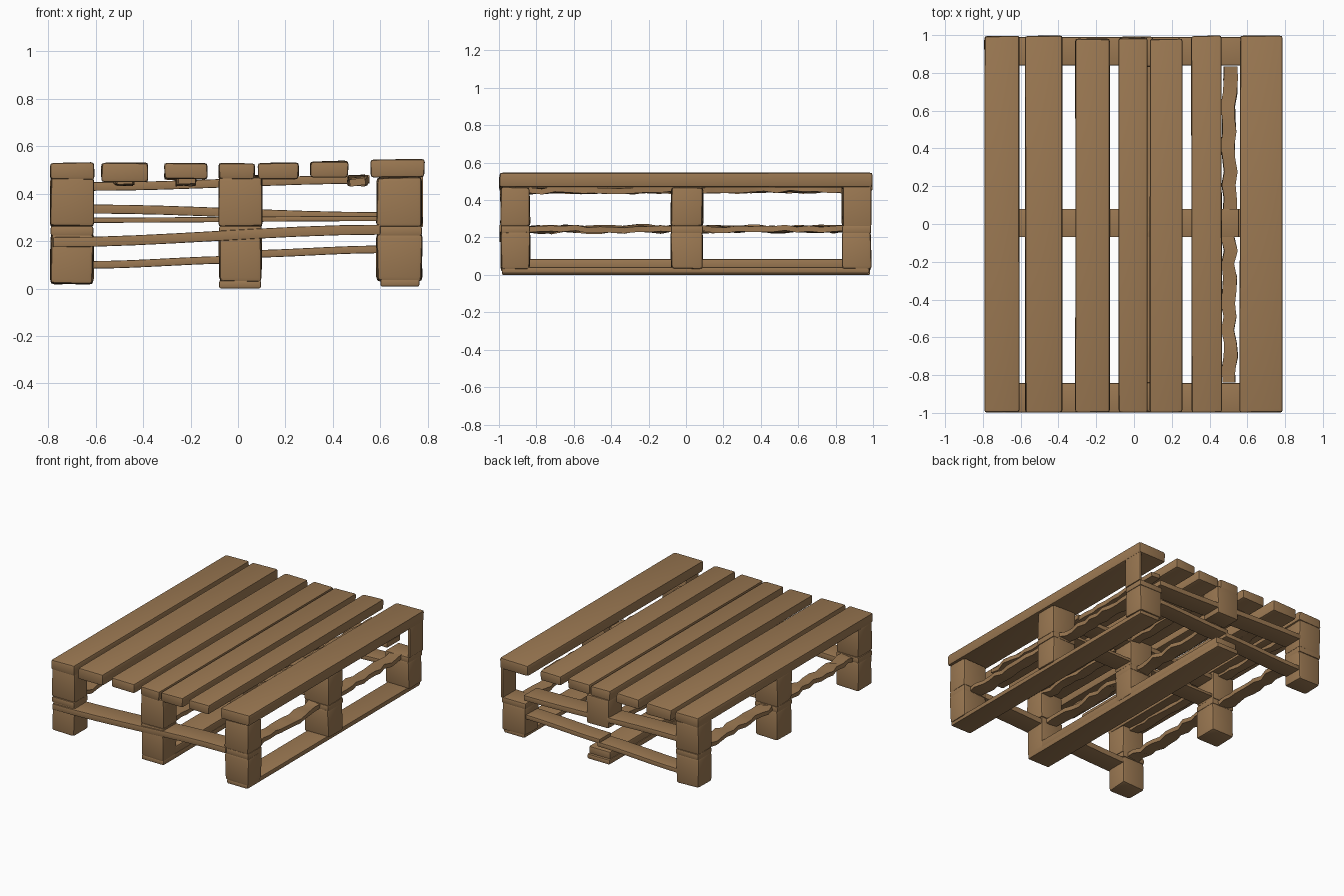
import bpy, bmesh, math, random
from mathutils import Vector

random.seed(7)

cube = bpy.data.objects.get("Cube")
if cube:
    bpy.data.objects.remove(cube, do_unlink=True)

wood = bpy.data.materials.new("brown_wood")
wood.use_nodes = True
colour = (0.33, 0.19, 0.085, 1)
wood.diffuse_color = colour
wood.node_tree.nodes["Principled BSDF"].inputs["Base Color"].default_value = colour
parts = []


def finish(name, bm, bevel):
    bmesh.ops.recalc_face_normals(bm, faces=bm.faces)
    if bevel:
        edges = [e for e in bm.edges if e.calc_face_angle(0) > 0.8]
        bmesh.ops.bevel(bm, geom=edges, offset=bevel, segments=2, profile=0.6,
                        affect='EDGES', clamp_overlap=True)
    mesh = bpy.data.meshes.new(name)
    bm.to_mesh(mesh)
    bm.free()
    mesh.materials.append(wood)
    obj = bpy.data.objects.new(name, mesh)
    bpy.context.collection.objects.link(obj)
    parts.append(obj)


def box(name, x, y, z, bevel=0.014, jitter=0.0):
    """Rounded box between the given limits, its corners slightly irregular."""
    bm = bmesh.new()
    bmesh.ops.create_cube(bm, size=1)
    for v in bm.verts:
        for i, (lo, hi) in enumerate((x, y, z)):
            v.co[i] = (lo if v.co[i] < 0 else hi) + random.uniform(-jitter, jitter)
    finish(name, bm, bevel)


def slat(name, start, end, width, thick, steps=8, wobble=0.0):
    """Bar swept from start to end along an S curve, gnarled when wobble is set."""
    start, end = Vector(start), Vector(end)
    side = (end - start).cross(Vector((0, 0, 1))).normalized()
    bm = bmesh.new()
    rings = []
    for i in range(steps + 1):
        t = i / steps
        centre = start.lerp(end, t)
        centre.z = start.z + (end.z - start.z) * t * t * (3 - 2 * t)
        centre += side * random.uniform(-wobble, wobble)
        centre.z += random.uniform(-wobble, wobble) * 0.5
        twist = random.uniform(-wobble, wobble) * 14
        across = side * math.cos(twist) + Vector((0, 0, math.sin(twist)))
        up = Vector((0, 0, math.cos(twist))) - side * math.sin(twist)
        w = width / 2 * (1 - random.uniform(0, wobble * 12))
        ring = [bm.verts.new(centre + across * a * w + up * b * thick / 2)
                for a, b in ((-1, -1), (1, -1), (1, 1), (-1, 1))]
        rings.append(ring)
    for a, b in zip(rings, rings[1:]):
        for k in range(4):
            bm.faces.new((a[k], a[k - 1], b[k - 1], b[k]))
    bm.faces.new(rings[0])
    bm.faces.new(rings[-1])
    finish(name, bm, 0 if wobble else 0.006)


# Deck planks: left edge, right edge, underside, top, back end
planks = [(-.79, -.605, .46, .53, .995), (-.575, -.38, .45, .53, .997),
          (-.31, -.13, .46, .528, .98), (-.08, .07, .46, .528, .985),
          (.085, .255, .458, .53, .98), (.305, .465, .47, .537, .997),
          (.56, .785, .47, .545, .997)]
for i, (x0, x1, z0, z1, back) in enumerate(planks):
    box(f"deck_plank_{i + 1}", (x0, x1), (-.997, back), (z0, z1), jitter=0.003)

# Stacked support blocks in three rows of three, with thin spacers between
columns = {"right": (-.79, -.61), "centre": (-.08, .10), "left": (.585, .775)}
rows = {"front": (-.99, -.835), "middle": (-.08, .09), "back": (.835, .99)}
for side, xs in columns.items():
    for row, ys in rows.items():
        bottom = .02 if side == "right" else .03
        if (side, row) != ("centre", "back"):
            box(f"lower_block_{row}_{side}", xs, ys, (bottom, .23), .018, .004)
            box(f"spacer_{row}_{side}", xs, ys, (.222, .264), .01)
        if (side, row) == ("left", "back"):
            # Split block: only its outer face is left
            box("split_block_back_left", (.762, .78), (.84, .99), (.26, .475), .004)
        else:
            box(f"upper_block_{row}_{side}", xs, ys, (.262, .468), .016, .004)

# Bottom runners
box("runner_left", (.60, .765), (-.985, .98), (.008, .042), .01)
box("runner_centre", (-.08, .097), (-.985, .985), (0, .035), .01)
box("runner_centre_cap", (-.075, .095), (-.97, .97), (.03, .085), .012)

# Cross slats
slat("front_slat", (-.78, -.92, .195), (.60, -.92, .248), .155, .042)
slat("back_slat", (-.62, .915, .335), (.60, .915, .303), .15, .038)
slat("back_low_slat_right", (-.62, .915, .10), (.02, .915, .122), .13, .032)
slat("back_low_slat_left", (.0, .915, .145), (.60, .915, .165), .13, .032)
slat("middle_slat", (-.62, .005, .288), (.60, .005, .295), .15, .022)
slat("top_slat", (-.62, .005, .43), (.555, .005, .46), .15, .036)

# Gnarled lengthwise laths at mid height, in two bays
for side, x in (("right", -.70), ("centre", .01), ("left", .67)):
    for bay, y0, y1 in (("front", -.85, -.07), ("back", .08, .85)):
        slat(f"mid_lath_{bay}_{side}", (x, y0, .245), (x, y1, .245), .10, .03, 12, .012)

# Gnarled lengthwise laths under the deck
for i, x in enumerate((-.70, -.48, -.22, .06, .505)):
    slat(f"deck_lath_{i + 1}", (x, -.84, .452), (x, .835, .458), .075, .03, 24, .01)

# Smooth shading with crisp edges
bpy.ops.object.select_all(action='DESELECT')
for obj in parts:
    obj.select_set(True)
bpy.context.view_layer.objects.active = parts[0]
bpy.ops.object.shade_smooth_by_angle(angle=math.radians(35))
